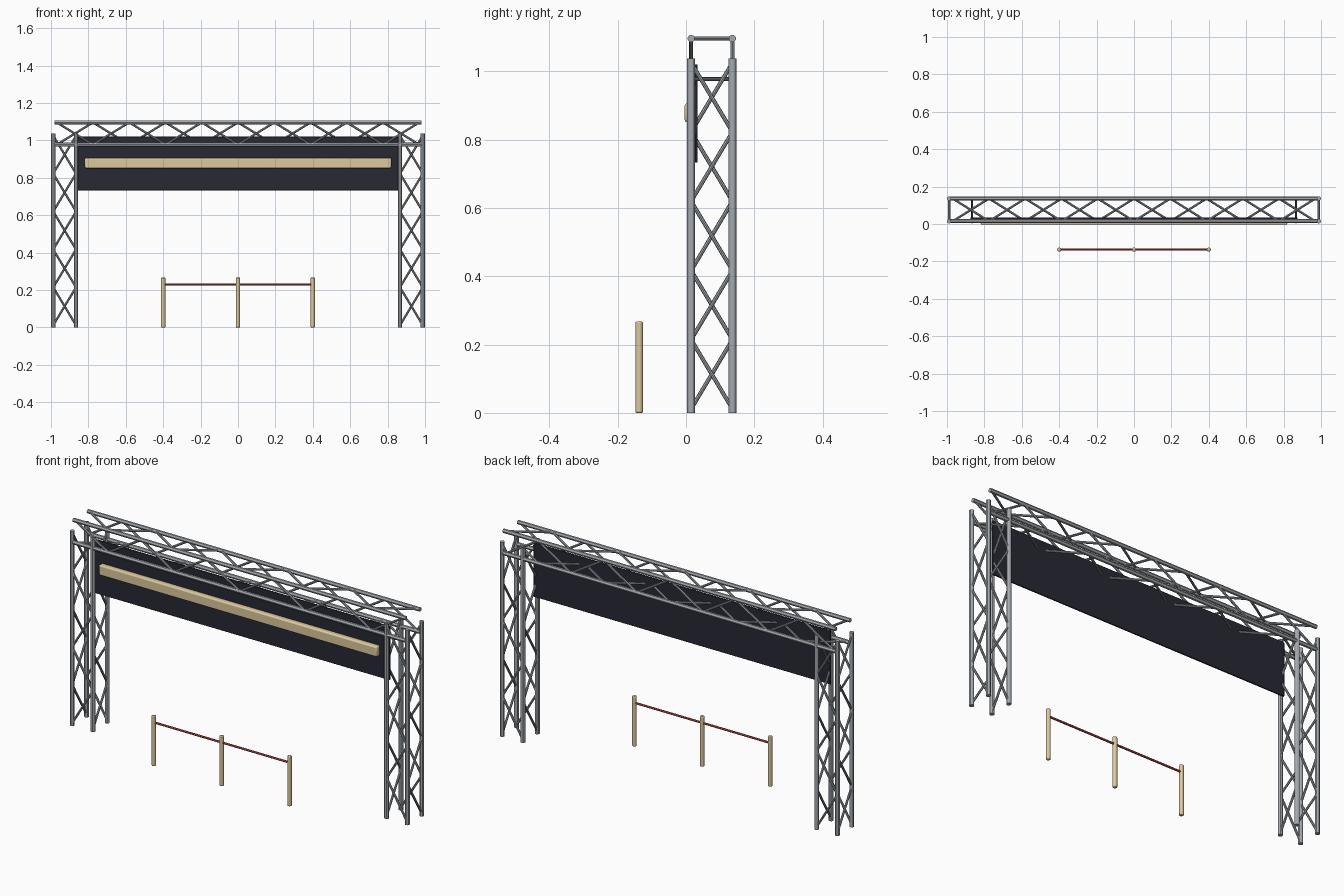
import bpy, bmesh
from mathutils import Vector, Matrix

cube = bpy.data.objects.get("Cube")
if cube:
    bpy.data.objects.remove(cube, do_unlink=True)


def material(name, rgb):
    m = bpy.data.materials.new(name)
    m.use_nodes = True
    m.diffuse_color = (*rgb, 1)
    m.node_tree.nodes["Principled BSDF"].inputs["Base Color"].default_value = (*rgb, 1)
    return m


STEEL = material("steel grey", (0.37, 0.40, 0.43))
DARK = material("charcoal banner", (0.021, 0.022, 0.033))
TAN = material("tan", (0.72, 0.59, 0.34))
RED = material("dark red", (0.42, 0.06, 0.045))


def finish(bm, name, mat, bevel=0):
    mesh = bpy.data.meshes.new(name)
    bm.to_mesh(mesh)
    bm.free()
    mesh.materials.append(mat)
    ob = bpy.data.objects.new(name, mesh)
    bpy.context.collection.objects.link(ob)
    if bevel:
        mod = ob.modifiers.new("Bevel", 'BEVEL')
        mod.width = bevel
        mod.segments = 2
        mod.limit_method = 'ANGLE'
    bpy.ops.object.select_all(action='DESELECT')
    ob.select_set(True)
    bpy.context.view_layer.objects.active = ob
    bpy.ops.object.shade_smooth_by_angle()


def tube(bm, a, b, r, sides=12):
    a, b = Vector(a), Vector(b)
    d = b - a
    rot = d.to_track_quat('Z', 'Y').to_matrix().to_4x4()
    bmesh.ops.create_cone(bm, cap_ends=True, segments=sides, radius1=r, radius2=r,
                          depth=d.length, matrix=Matrix.Translation((a + b) / 2) @ rot)


def zigzag(bm, a, b, axis, length, cells, r):
    """Single lacing bar bouncing between two parallel rails that start at a and b."""
    rails = (Vector(a), Vector(b))
    step = Vector(axis) * length / cells
    for i in range(cells):
        tube(bm, rails[i % 2] + step * i, rails[(i + 1) % 2] + step * (i + 1), r, 8)


def truss(name, corners, axis, length, cells, rail_r, lace_r):
    """Four rails in ring order, laced on all sides with opposite sides mirrored."""
    bm = bmesh.new()
    for c in corners:
        tube(bm, c, Vector(c) + Vector(axis) * length, rail_r)
    inset = Vector(axis) * rail_r
    for i in range(4):
        zigzag(bm, Vector(corners[i]) + inset, Vector(corners[(i + 1) % 4]) + inset,
               axis, length - 2 * rail_r, cells, lace_r)
    finish(bm, name, STEEL)


def box(name, lo, hi, mat, bevel):
    bm = bmesh.new()
    lo, hi = Vector(lo), Vector(hi)
    bmesh.ops.create_cube(bm, size=1, matrix=Matrix.Translation((lo + hi) / 2)
                          @ Matrix.Diagonal((*(hi - lo), 1)))
    finish(bm, name, mat, bevel)


FRONT, BACK = 0.015, 0.136
INNER, OUTER = 0.866, 0.988

# Two support towers
for side, label in ((1, "left"), (-1, "right")):
    ring = [(side * OUTER, FRONT, 0), (side * INNER, FRONT, 0),
            (side * INNER, BACK, 0), (side * OUTER, BACK, 0)]
    truss(label + "_tower", ring, (0, 0, 1), 1.037, 5, 0.0118, 0.006)

# Overhead beam
LOW, HIGH, HALF = 0.977, 1.096, 0.98
truss("overhead_beam", [(-HALF, FRONT, HIGH), (-HALF, FRONT, LOW),
                        (-HALF, BACK, LOW), (-HALF, BACK, HIGH)],
      (1, 0, 0), 2 * HALF, 10, 0.0107, 0.006)

# Hanging banner and its raised strip
box("banner_panel", (-0.875, 0.026, 0.733), (0.875, 0.034, 1.02), DARK, 0.002)
box("banner_strip", (-0.82, -0.004, 0.851), (0.82, 0.027, 0.906), TAN, 0.007)

# Barrier posts and rope
ROPE_Y = -0.137
for x, label in ((-0.4, "right"), (0, "middle"), (0.4, "left")):
    bm = bmesh.new()
    tube(bm, (x, ROPE_Y, 0), (x, ROPE_Y, 0.267), 0.0113, 16)
    finish(bm, label + "_barrier_post", TAN, 0.004)
bm = bmesh.new()
for x in (-0.4, 0):
    tube(bm, (x, ROPE_Y, 0.23), (x + 0.4, ROPE_Y, 0.23), 0.0055)
finish(bm, "barrier_rope", RED)
